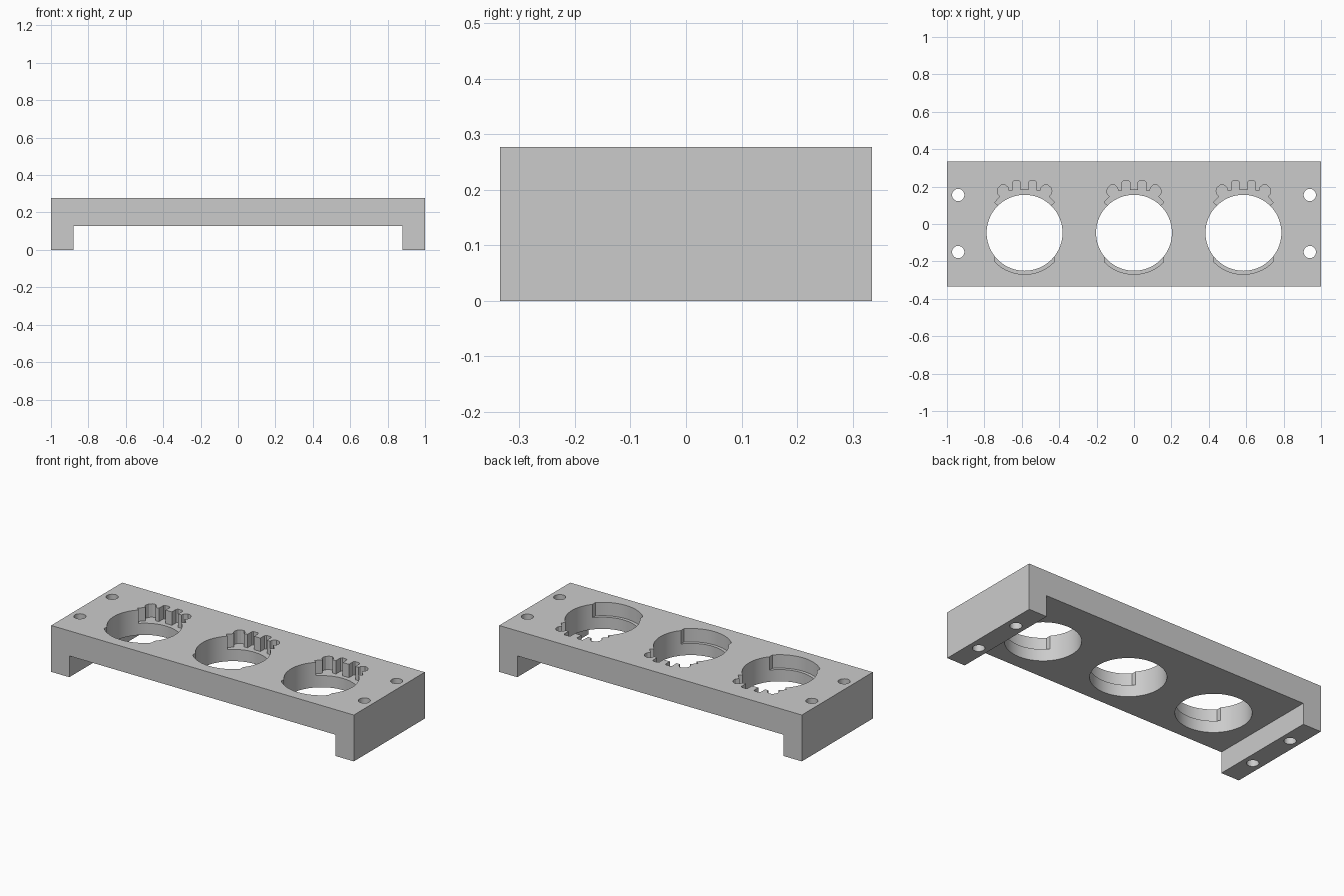
import bpy
import bmesh
import math

cube = bpy.data.objects.get("Cube")
if cube:
    bpy.data.objects.remove(cube, do_unlink=True)

# Overall sizes
HALF_Y, TOP, UNDER, LEG_X = 0.335, 0.277, 0.127, 0.88
RECESS_Z = 0.197
BORE_Y, BORE_R, LIP_R, LIP_X = -0.047, 0.203, 0.222, 0.157

grey = bpy.data.materials.new("plain grey")
grey.use_nodes = True
colour = (0.6, 0.6, 0.6, 1)
grey.diffuse_color = colour
grey.node_tree.nodes["Principled BSDF"].inputs["Base Color"].default_value = colour


def prism(name, points, offset):
    """Extrude a closed outline of 3D points by the offset."""
    bm = bmesh.new()
    face = bm.faces.new([bm.verts.new(p) for p in points])
    out = bmesh.ops.extrude_face_region(bm, geom=[face])
    moved = [v for v in out["geom"] if isinstance(v, bmesh.types.BMVert)]
    bmesh.ops.translate(bm, verts=moved, vec=offset)
    bmesh.ops.recalc_face_normals(bm, faces=bm.faces)
    mesh = bpy.data.meshes.new(name)
    bm.to_mesh(mesh)
    bm.free()
    mesh.materials.append(grey)
    obj = bpy.data.objects.new(name, mesh)
    bpy.context.collection.objects.link(obj)
    return obj


def arc(x, y, r, start, end, steps):
    angles = [start + (end - start) * i / steps for i in range(steps + 1)]
    return [(x + r * math.cos(a), y + r * math.sin(a)) for a in angles]


def cut(outline, bottom):
    """Cut a vertical pocket through the top of the mount."""
    cutter = prism("cutter", [(x, y, bottom) for x, y in outline], (0, 0, 0.5))
    cutter.hide_render = True
    mod = mount.modifiers.new("cut", "BOOLEAN")
    mod.object = cutter
    mod.operation = "DIFFERENCE"
    mod.solver = "EXACT"
    bpy.ops.object.modifier_apply(modifier=mod.name)
    bpy.data.objects.remove(cutter, do_unlink=True)


# Bridge-shaped body with a leg at each end
half = [(LEG_X, UNDER), (LEG_X, 0), (1, 0), (1, TOP)]
profile = half + [(-x, z) for x, z in reversed(half)]
mount = prism("mounting_bracket", [(x, -HALF_Y, z) for x, z in profile],
              (0, 2 * HALF_Y, 0))
bpy.context.view_layer.objects.active = mount
mount.select_set(True)

# Right half of the toothed rear recess
teeth = [(0.021, 0.182), (0.021, 0.222), (0.028, 0.23), (0.057, 0.23),
         (0.064, 0.222), (0.064, 0.18), (0.085, 0.18), (0.09, 0.197),
         (0.106, 0.21), (0.126, 0.207), (0.14, 0.194), (0.146, 0.176),
         (0.142, 0.16), (0.13, 0.147), (0.16, 0.115), (0.134, 0.094)]

# Large bores, each with a front lip recess and a toothed rear recess
for cx in (-0.585, 0, 0.585):
    cut(arc(cx, BORE_Y, BORE_R, 0, 2 * math.pi, 72)[:-1], -0.1)
    swing = math.asin(LIP_X / LIP_R)
    lip = arc(cx, BORE_Y, LIP_R, -math.pi / 2 - swing, -math.pi / 2 + swing, 24)
    cut(lip + [(cx + LIP_X, BORE_Y - 0.05), (cx - LIP_X, BORE_Y - 0.05)], RECESS_Z)
    cut([(cx + x, y) for x, y in teeth] +
        [(cx - x, y) for x, y in reversed(teeth)], RECESS_Z)

# Screw holes through the legs
for sx in (-0.94, 0.94):
    for sy in (-0.15, 0.155):
        cut(arc(sx, sy, 0.033, 0, 2 * math.pi, 32)[:-1], -0.1)

bpy.ops.object.shade_smooth_by_angle(angle=math.radians(25))
